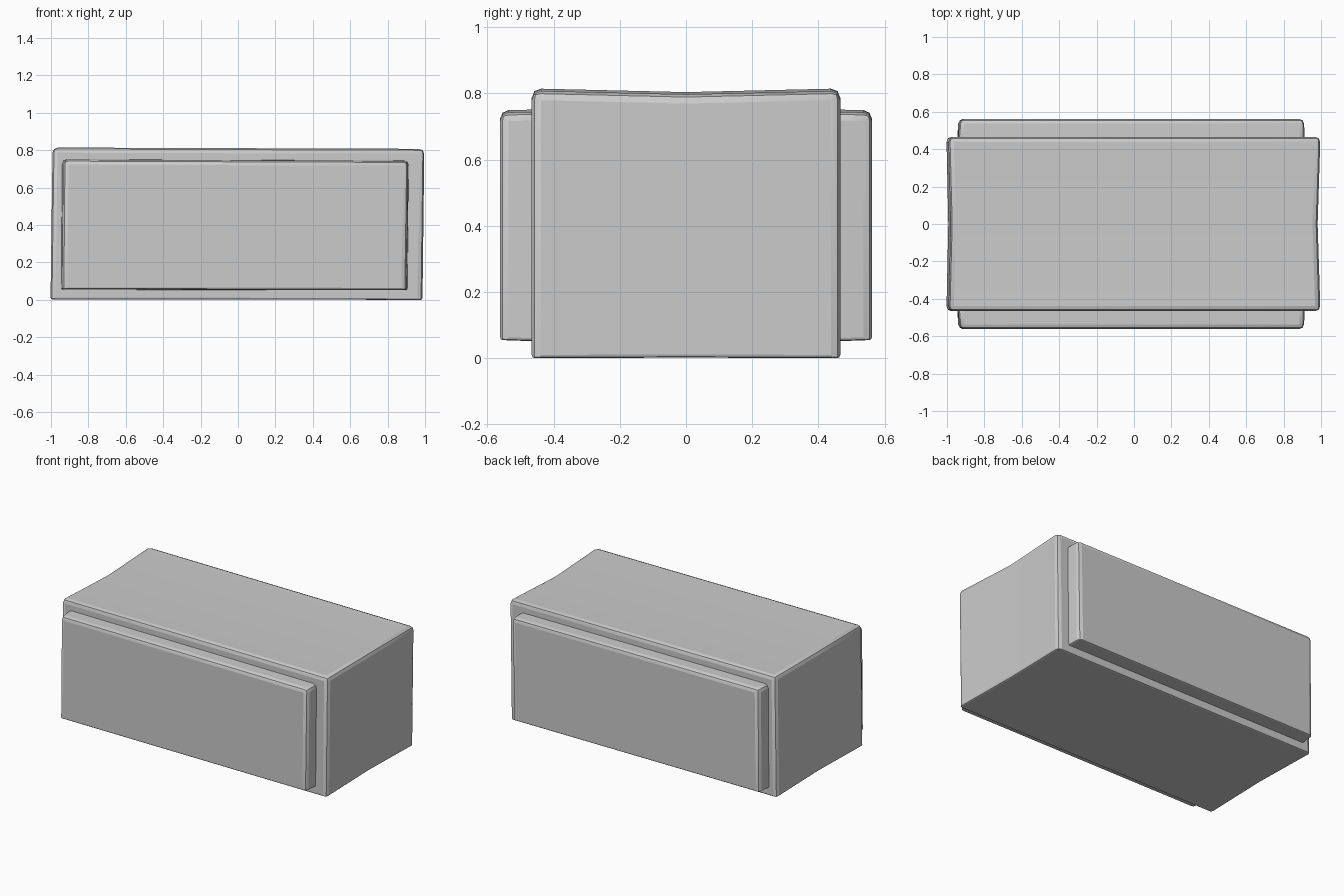
import bpy, bmesh

if "Cube" in bpy.data.objects:
    bpy.data.objects.remove(bpy.data.objects["Cube"])


def mirrored_block(name, y_in, inner, y_out, outer, bevel, bottom, open_inside):
    """Worn block spanning two (x, z) outlines, bevelled and mirrored across y = 0."""
    bm = bmesh.new()
    a = [bm.verts.new((x, y_in, z)) for x, z in inner]
    b = [bm.verts.new((x, y_out, z)) for x, z in outer]
    for i in range(4):
        j = (i + 1) % 4
        bm.faces.new((a[i], a[j], b[j], b[i]))
    bm.faces.new(b)
    if not open_inside:
        bm.faces.new(a[::-1])
    bmesh.ops.recalc_face_normals(bm, faces=bm.faces)
    if open_inside:
        # Outer cap must face +y
        cap = next(f for f in bm.faces if all(v in b for v in f.verts))
        if cap.normal.y < 0:
            bmesh.ops.reverse_faces(bm, faces=bm.faces)
    # Tighter bevel along the bottom
    layer = bm.edges.layers.float.new("bevel_weight_edge")
    low = {a[0], a[1], b[0], b[1]}
    for e in bm.edges:
        if not e.is_boundary:
            e[layer] = bottom if all(v in low for v in e.verts) else 1.0
    me = bpy.data.meshes.new(name)
    bm.to_mesh(me)
    bm.free()
    ob = bpy.data.objects.new(name, me)
    bpy.context.collection.objects.link(ob)

    bev = ob.modifiers.new("Bevel", "BEVEL")
    bev.width = bevel
    bev.segments = 2
    bev.limit_method = "WEIGHT"
    mir = ob.modifiers.new("Mirror", "MIRROR")
    mir.use_axis = (False, True, False)
    mir.use_clip = True

    bpy.ops.object.select_all(action="DESELECT")
    ob.select_set(True)
    bpy.context.view_layer.objects.active = ob
    for m in [m.name for m in ob.modifiers]:
        bpy.ops.object.modifier_apply(modifier=m)
    bpy.ops.object.shade_smooth_by_angle(angle=0.35)
    return ob


# Main block, with top and ends slightly dished towards the middle
mirrored_block(
    "main_block",
    0.0, [(-0.993, 0.005), (0.977, 0.002), (0.982, 0.797), (-0.980, 0.804)],
    0.466, [(-1.003, 0.003), (0.987, 0.0), (0.997, 0.808), (-0.992, 0.815)],
    0.028, 0.35, True)

# Raised panels on the front and back
mirrored_block(
    "side_panel",
    0.42, [(-0.948, 0.053), (0.908, 0.05), (0.914, 0.745), (-0.944, 0.752)],
    0.562, [(-0.938, 0.058), (0.899, 0.055), (0.909, 0.742), (-0.932, 0.749)],
    0.026, 0.35, False)
